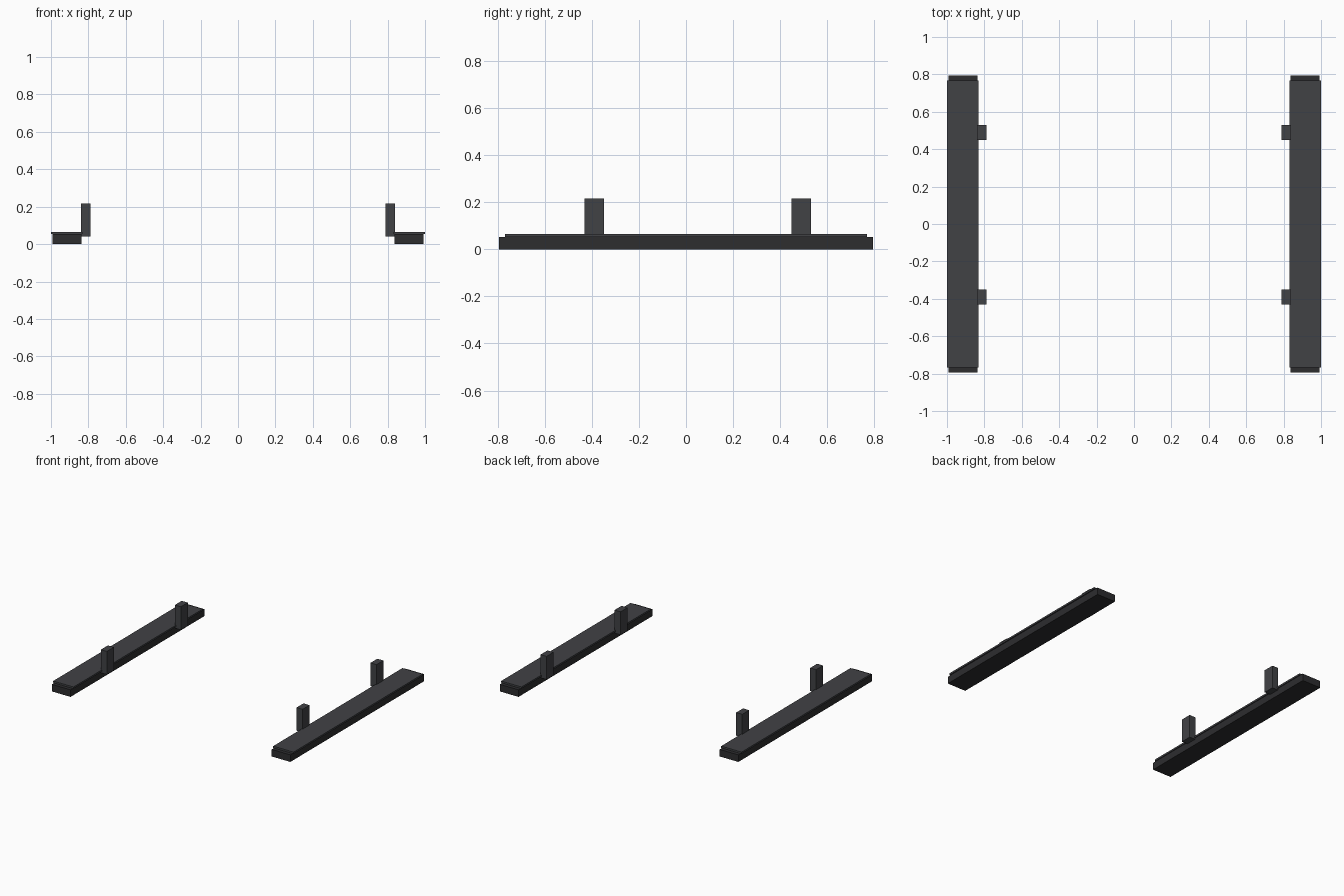
import bpy

if "Cube" in bpy.data.objects:
    bpy.data.objects.remove(bpy.data.objects["Cube"])


def material(name, rgb):
    m = bpy.data.materials.new(name)
    m.diffuse_color = (*rgb, 1)
    m.use_nodes = True
    m.node_tree.nodes["Principled BSDF"].inputs["Base Color"].default_value = m.diffuse_color
    return m


board_mat = material("dark_rubber", (0.026, 0.026, 0.028))
metal_mat = material("dark_metal", (0.053, 0.054, 0.06))


def box(name, xr, yr, zr, mat):
    lo, hi = zip(xr, yr, zr)
    bpy.ops.mesh.primitive_cube_add(size=1, location=[(a + b) / 2 for a, b in zip(lo, hi)])
    o = bpy.context.object
    o.name = name
    o.scale = [abs(b - a) for a, b in zip(lo, hi)]
    bpy.ops.object.transform_apply(location=False, rotation=False, scale=True)
    o.data.materials.append(mat)


# Matching running boards on the left and right
for side, s in (("left", -1), ("right", 1)):
    # Main board
    box(f"{side}_board", (s * 0.837, s * 0.992), (-0.795, 0.795), (0, 0.053), board_mat)
    # Thin tread plate on top, slightly wider and shorter
    box(f"{side}_tread", (s * 0.831, s * 1.0), (-0.768, 0.768), (0.053, 0.066), metal_mat)
    # Upright mounting brackets on the inner edge
    for label, y in (("front", -0.39), ("rear", 0.489)):
        box(f"{side}_{label}_bracket", (s * 0.789, s * 0.839),
            (y - 0.041, y + 0.041), (0.042, 0.216), metal_mat)
